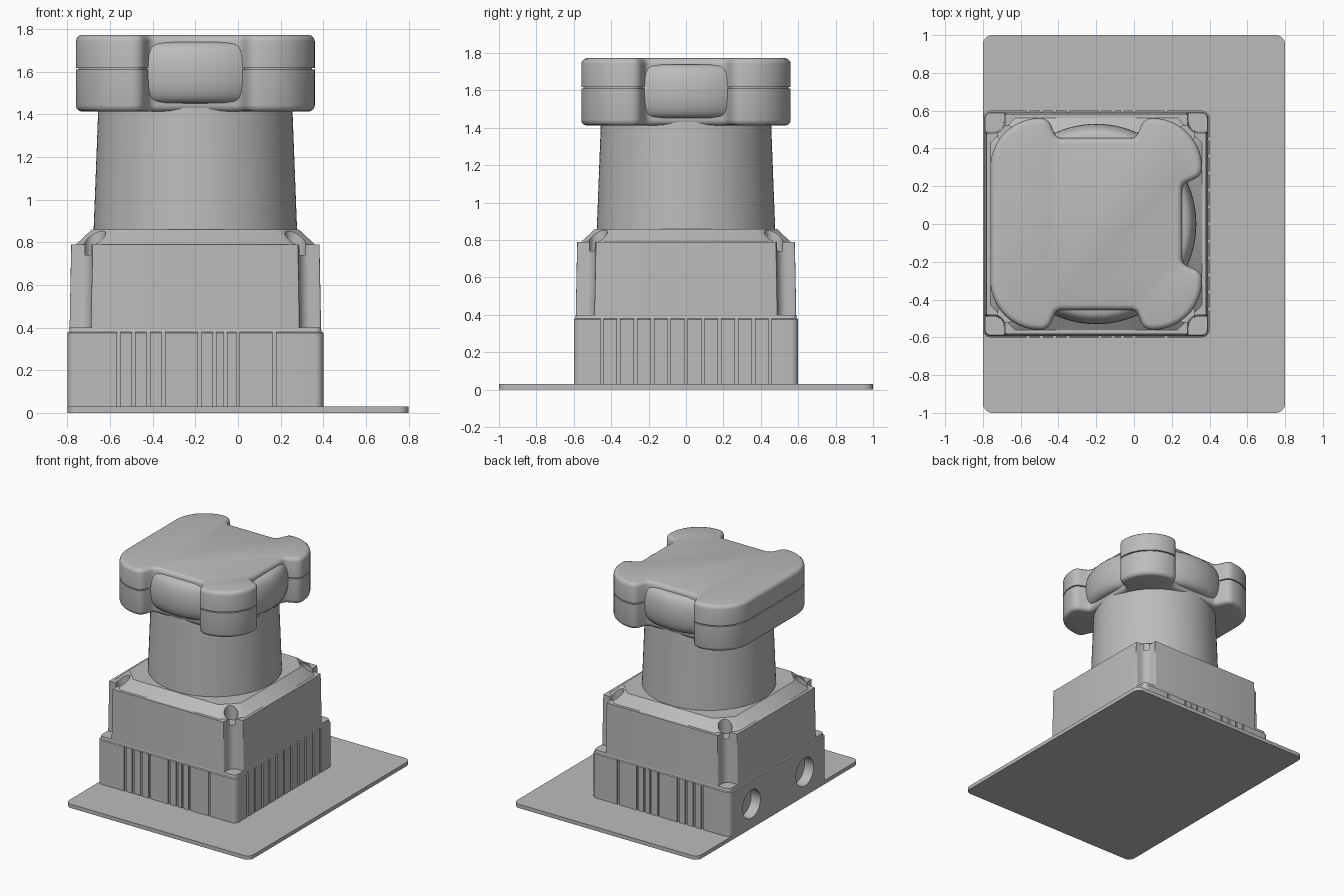
import bpy, bmesh, math
from mathutils import Vector, Matrix

cube = bpy.data.objects.get("Cube")
if cube:
    bpy.data.objects.remove(cube, do_unlink=True)

CX = -0.2  # centre of the housing

grey = bpy.data.materials.new("mid grey")
grey.use_nodes = True
grey.diffuse_color = (0.5, 0.5, 0.5, 1)
grey.node_tree.nodes["Principled BSDF"].inputs["Base Color"].default_value = (0.5, 0.5, 0.5, 1)


def make(name, bm, x=CX, smooth=True):
    bmesh.ops.recalc_face_normals(bm, faces=bm.faces)
    mesh = bpy.data.meshes.new(name)
    bm.to_mesh(mesh)
    bm.free()
    mesh.materials.append(grey)
    ob = bpy.data.objects.new(name, mesh)
    ob.location.x = x
    bpy.context.collection.objects.link(ob)
    if smooth:
        activate(ob)
        bpy.ops.object.shade_smooth_by_angle(angle=math.radians(35))
    return ob


def activate(ob):
    bpy.ops.object.select_all(action='DESELECT')
    ob.select_set(True)
    bpy.context.view_layer.objects.active = ob


def rounded(corners):
    """Polygon of (x, y, radius) corners with filleted corners."""
    out = []
    for i, (x, y, r) in enumerate(corners):
        p = Vector((x, y))
        a = (Vector(corners[i - 1][:2]) - p).normalized()
        b = (Vector(corners[(i + 1) % len(corners)][:2]) - p).normalized()
        if r == 0:
            out.append(p)
            continue
        half = a.angle(b) / 2
        centre = p + (a + b).normalized() * r / math.sin(half)
        start = p + a * r / math.tan(half) - centre
        end = p + b * r / math.tan(half) - centre
        sweep = start.angle_signed(end)
        n = max(4, int(abs(sweep) * r * 40) + 4)
        for k in range(n + 1):
            out.append(centre + Matrix.Rotation(-sweep * k / n, 2) @ start)
    return out


def rect(hx, hy, r):
    return rounded([(hx, -hy, r), (hx, hy, r), (-hx, hy, r), (-hx, -hy, r)])


def inset(points, d):
    """Move a counter-clockwise outline inward by d."""
    out = []
    for i, p in enumerate(points):
        a = (p - points[i - 1]).normalized()
        b = (points[(i + 1) % len(points)] - p).normalized()
        na, nb = Vector((-a.y, a.x)), Vector((-b.y, b.x))
        m = (na + nb).normalized()
        out.append(p + m * d / max(0.4, m.dot(na)))
    return out


def loft(rings):
    """Skin a list of (outline, z) rings and cap both ends."""
    bm = bmesh.new()
    loops = [[bm.verts.new((p.x, p.y, z)) for p in pts] for pts, z in rings]
    for lo, hi in zip(loops, loops[1:]):
        for i in range(len(lo)):
            bm.faces.new((lo[i - 1], lo[i], hi[i], hi[i - 1]))
    bm.faces.new(loops[0][::-1])
    bm.faces.new(loops[-1])
    return bm


def circle(r, n=96):
    return [Vector((r * math.cos(math.tau * i / n), r * math.sin(math.tau * i / n))) for i in range(n)]


def quarter_turns(corner):
    """Repeat a run of corners around the four sides."""
    return [(*(Matrix.Rotation(math.pi / 2 * q, 2) @ Vector(c[:2])), c[2])
            for q in range(4) for c in corner]


def cut(ob, cutter):
    cutter.hide_render = True
    mod = ob.modifiers.new("cut", 'BOOLEAN')
    mod.object = cutter
    mod.solver = 'EXACT'
    activate(ob)
    bpy.ops.object.modifier_apply(modifier=mod.name)
    bpy.data.objects.remove(cutter, do_unlink=True)


# Mounting plate
plate = rect(0.8, 1.0, 0.05)
make("mounting_plate", loft([(plate, 0), (plate, 0.03)]), 0)

# Lower housing
foot = rect(0.6, 0.6, 0.04)
lower = make("lower_housing", loft([(foot, 0.03), (foot, 0.375), (inset(foot, 0.008), 0.38),
                                    (inset(foot, 0.012), 0.4)]))

# Vertical slots on three sides and two cable ports on the fourth
bm = bmesh.new()


def slot(x, y, sx, sy):
    bmesh.ops.create_cube(bm, size=1, matrix=Matrix.Translation((x, y, 0.2)) @ Matrix.Diagonal((sx, sy, 0.36, 1)))


for y in (-0.6, 0.6):
    for x in (-0.36, -0.29, -0.22, -0.15, 0.02, 0.09, 0.14, 0.2, 0.37):
        slot(x, y, 0.016, 0.024)
for i in range(-5, 6):
    slot(0.6, i * 0.09, 0.024, 0.016)
cut(lower, make("slot_cutter", bm, smooth=False))
bm = bmesh.new()
for y in (-0.33, 0.33):
    bmesh.ops.create_cone(bm, cap_ends=True, segments=40, radius1=0.11, radius2=0.11, depth=0.16,
                          matrix=Matrix.Translation((-0.6, y, 0.19)) @ Matrix.Rotation(math.pi / 2, 4, 'Y'))
cut(lower, make("port_cutter", bm, smooth=False))

# Upper housing with recessed corners
body = rounded(quarter_turns([(0.59, 0.49, 0.012), (0.49, 0.49, 0.05), (0.49, 0.59, 0.012)]))
upper = make("upper_housing", loft([(body, 0.37), (inset(body, 0.008), 0.79)]))

# Sloped shoulder
wide = rounded(quarter_turns([(0.56, 0.43, 0), (0.43, 0.56, 0)]))
narrow = rounded(quarter_turns([(0.485, 0.37, 0), (0.37, 0.485, 0)]))
shoulder = make("shoulder", loft([(wide, 0.78), (wide, 0.79), (narrow, 0.86)]))

# Screw wells in the four corners
for part in (upper, shoulder):
    bm = bmesh.new()
    for x in (-0.47, 0.47):
        for y in (-0.47, 0.47):
            bmesh.ops.create_cone(bm, cap_ends=True, segments=32, radius1=0.05, radius2=0.05,
                                  depth=0.3, matrix=Matrix.Translation((x, y, 0.89)))
    cut(part, make("screw_cutter", bm, smooth=False))

# Tapered neck
make("neck", loft([(circle(0.477), 0.855), (circle(0.455), 1.43)]))

# Head with three notched sides and a parting line
corners = []
for q in range(4):
    side = [(0.56, -0.56, 0.26)]
    if q != 2:
        side += [(0.56, -0.255, 0.06), (0.455, -0.21, 0.04), (0.455, 0.21, 0.04), (0.56, 0.255, 0.06)]
    turn = Matrix.Rotation(math.pi / 2 * q, 2)
    corners += [(*(turn @ Vector(c[:2])), c[2]) for c in side]
outline = rounded(corners)
profile = [(0.03, 1.412), (0.015, 1.416), (0.004, 1.427), (0, 1.442), (0, 1.609), (0.012, 1.609),
           (0.012, 1.617), (0, 1.617), (0, 1.742), (0.004, 1.757), (0.015, 1.768), (0.03, 1.772)]
make("head", loft([(inset(outline, d), z) for d, z in profile]))

# Domed lens ring showing in the notches
ring = []
for i in range(17):
    t = math.pi * (i / 16 - 0.5)
    ring.append((circle(0.44 + 0.09 * math.cos(t) ** 0.6), 1.595 + 0.145 * math.sin(t)))
make("lens_ring", loft(ring))
